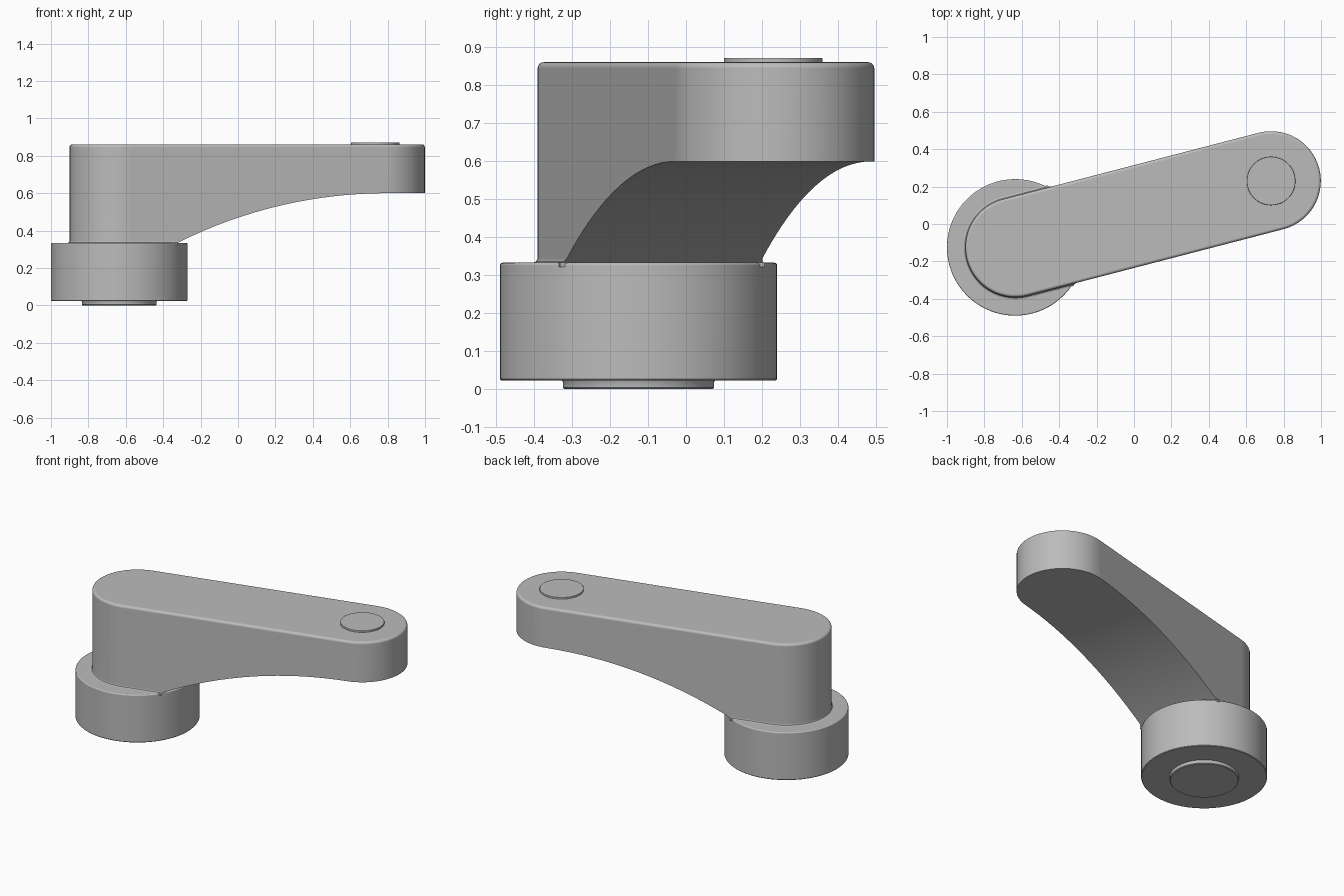
import bpy, bmesh
from math import sin, cos, pi, sqrt, radians
from mathutils import Vector

cube = bpy.data.objects.get("Cube")
if cube:
    bpy.data.objects.remove(cube, do_unlink=True)

# Pivot centres of the two arm ends
PIVOT = Vector((-0.635, -0.125))
TIP = Vector((0.733, 0.23))
AXIS = (TIP - PIVOT).normalized()
SIDE = Vector((-AXIS.y, AXIS.x))
LENGTH = (TIP - PIVOT).length

grey = bpy.data.materials.new("plain grey")
grey.use_nodes = True
grey.diffuse_color = (0.5, 0.5, 0.5, 1)
grey.node_tree.nodes["Principled BSDF"].inputs["Base Color"].default_value = (0.5, 0.5, 0.5, 1)


def loft(name, rings):
    """Skin equal-length rings of points and cap both ends."""
    bm = bmesh.new()
    loops = [[bm.verts.new(p) for p in ring] for ring in rings]
    for a, b in zip(loops, loops[1:]):
        for i in range(len(a)):
            j = (i + 1) % len(a)
            bm.faces.new((a[i], a[j], b[j], b[i]))
    bm.faces.new(loops[0][::-1])
    bm.faces.new(loops[-1])
    bmesh.ops.recalc_face_normals(bm, faces=bm.faces)
    mesh = bpy.data.meshes.new(name)
    bm.to_mesh(mesh)
    bm.free()
    mesh.materials.append(grey)
    obj = bpy.data.objects.new(name, mesh)
    bpy.context.collection.objects.link(obj)
    return obj


def select(obj):
    bpy.ops.object.select_all(action='DESELECT')
    obj.select_set(True)
    bpy.context.view_layer.objects.active = obj


def smooth(obj):
    select(obj)
    bpy.ops.object.shade_smooth_by_angle(angle=radians(35))
    weighted = obj.modifiers.new("even shading", 'WEIGHTED_NORMAL')
    weighted.keep_sharp = True


def disc(name, centre, profile, n=72):
    """Round part from (radius, height) pairs."""
    smooth(loft(name, [[(centre.x + r * cos(2 * pi * i / n), centre.y + r * sin(2 * pi * i / n), z)
                        for i in range(n)] for r, z in profile]))


def rounded_edge(r, z, e):
    """Quarter-round profile ending at the top of a wall."""
    return [(r - e + e * cos(k * pi / 8), z - e + e * sin(k * pi / 8)) for k in range(5)]


def stadium(r, z, n=28):
    """Outline with half-round ends about the two pivots."""
    pts = []
    for centre, direction in ((TIP, 1), (PIVOT, -1)):
        for i in range(n + 1):
            a = -pi / 2 + pi * i / n
            p = centre + direction * r * (AXIS * cos(a) + SIDE * sin(a))
            pts.append((p.x, p.y, z))
    return pts


# Round base with its foot, and the cap on the arm tip
disc("base_hub", PIVOT, [(0.361, 0.023), (0.365, 0.027)] + rounded_edge(0.365, 0.333, 0.007))
disc("base_foot", PIVOT, [(0.195, 0), (0.199, 0.004), (0.199, 0.018), (0.205, 0.03)])
disc("tip_cap", TIP, [(0.13, 0.84)] + rounded_edge(0.13, 0.872, 0.003))

# Arm body: small fillet at the hub, rounded upper rim
R = 0.266
wall = [(R + 0.012, 0.322), (R + 0.012, 0.333), (R + 0.004, 0.336), (R, 0.344)]
arm = loft("arm", [stadium(r, z) for r, z in wall + rounded_edge(R, 0.861, 0.016)])

# Arched underside, level below the tip
START, LOW, HIGH = 0.25, 0.333, 0.6
run, rise = LENGTH - START, HIGH - LOW
arc_r = (run * run + rise * rise) / (2 * rise)
profile = [(START, 0.1), (LENGTH + 0.6, 0.1), (LENGTH + 0.6, HIGH)]
STEPS = 16
for i in range(STEPS + 1):
    s = run * i / STEPS
    profile.append((LENGTH - s, HIGH - arc_r + sqrt(arc_r * arc_r - s * s)))


def across(offset):
    return [(*(PIVOT + AXIS * u + SIDE * offset), z) for u, z in profile]


cutter = loft("underside_cutter", [across(-0.6), across(0.6)])
cut = arm.modifiers.new("arched underside", 'BOOLEAN')
cut.operation = 'DIFFERENCE'
cut.solver = 'EXACT'
cut.object = cutter
select(arm)
bpy.ops.object.modifier_apply(modifier=cut.name)
bpy.data.objects.remove(cutter, do_unlink=True)
smooth(arm)
